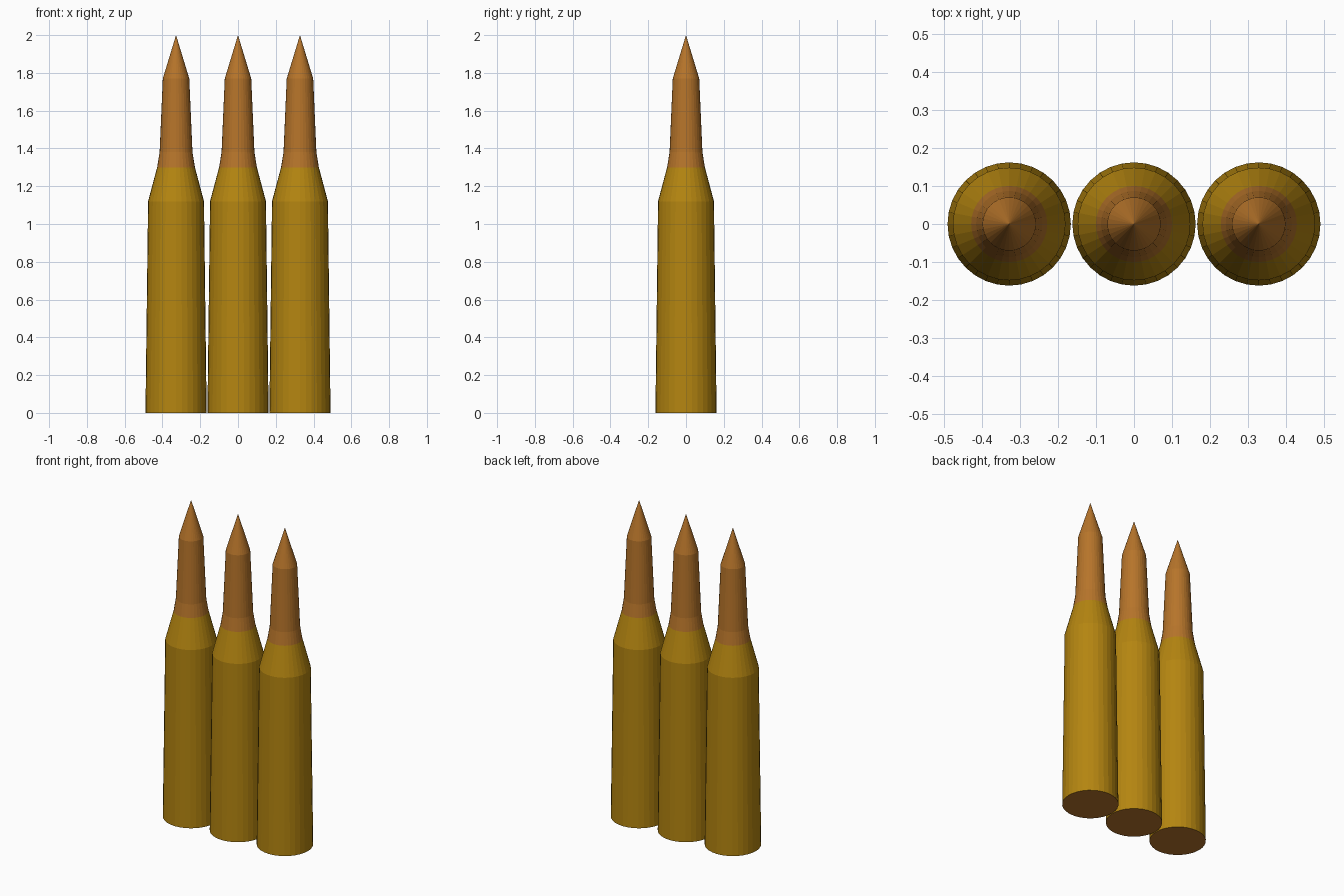
import bpy, bmesh, math

cube = bpy.data.objects.get("Cube")
if cube:
    bpy.data.objects.remove(cube, do_unlink=True)

SIDES = 32
SPACING = 0.328


def srgb(r, g, b):
    return tuple(((c / 255 + 0.055) / 1.055) ** 2.4 if c > 10 else c / 3295
                 for c in (r, g, b)) + (1.0,)


def make_material(name, colour):
    mat = bpy.data.materials.new(name)
    mat.use_nodes = True
    mat.diffuse_color = colour
    node = next(n for n in mat.node_tree.nodes if n.type == 'BSDF_PRINCIPLED')
    node.inputs["Base Color"].default_value = colour
    return mat


brass = make_material("brass", srgb(180, 133, 16))
copper = make_material("copper", srgb(182, 116, 42))


def lathe(name, profile, x, materials):
    """Turn a (radius, height) profile around z; a zero radius closes to a point."""
    bm = bmesh.new()
    rings = []
    for r, z in profile:
        if r == 0:
            rings.append([bm.verts.new((0, 0, z))] * SIDES)
        else:
            angles = [math.tau * i / SIDES for i in range(SIDES)]
            rings.append([bm.verts.new((r * math.cos(a), r * math.sin(a), z))
                          for a in angles])
    for low, high in zip(rings, rings[1:]):
        for i in range(SIDES):
            j = (i + 1) % SIDES
            corners = [low[i], low[j], high[j], high[i]]
            bm.faces.new(list(dict.fromkeys(corners)))
    # flat base disc in the second material, if there is one
    if len(materials) > 1:
        base = bm.faces.new(rings[0][::-1])
        base.material_index = 1
    mesh = bpy.data.meshes.new(name)
    bm.to_mesh(mesh)
    bm.free()
    for mat in materials:
        mesh.materials.append(mat)
    obj = bpy.data.objects.new(name, mesh)
    obj.location.x = x
    bpy.context.collection.objects.link(obj)
    return obj


# Tapered casing with sloped shoulder, and pointed tip
casing = [(0.162, 0), (0.148, 1.12), (0.1, 1.3)]
tip = [(0.1, 1.3), (0.087, 1.38), (0.07, 1.77), (0, 2)]

for side, x in (("right", -SPACING), ("middle", 0), ("left", SPACING)):
    lathe(side + "_casing", casing, x, [brass, copper])
    lathe(side + "_tip", tip, x, [copper])
